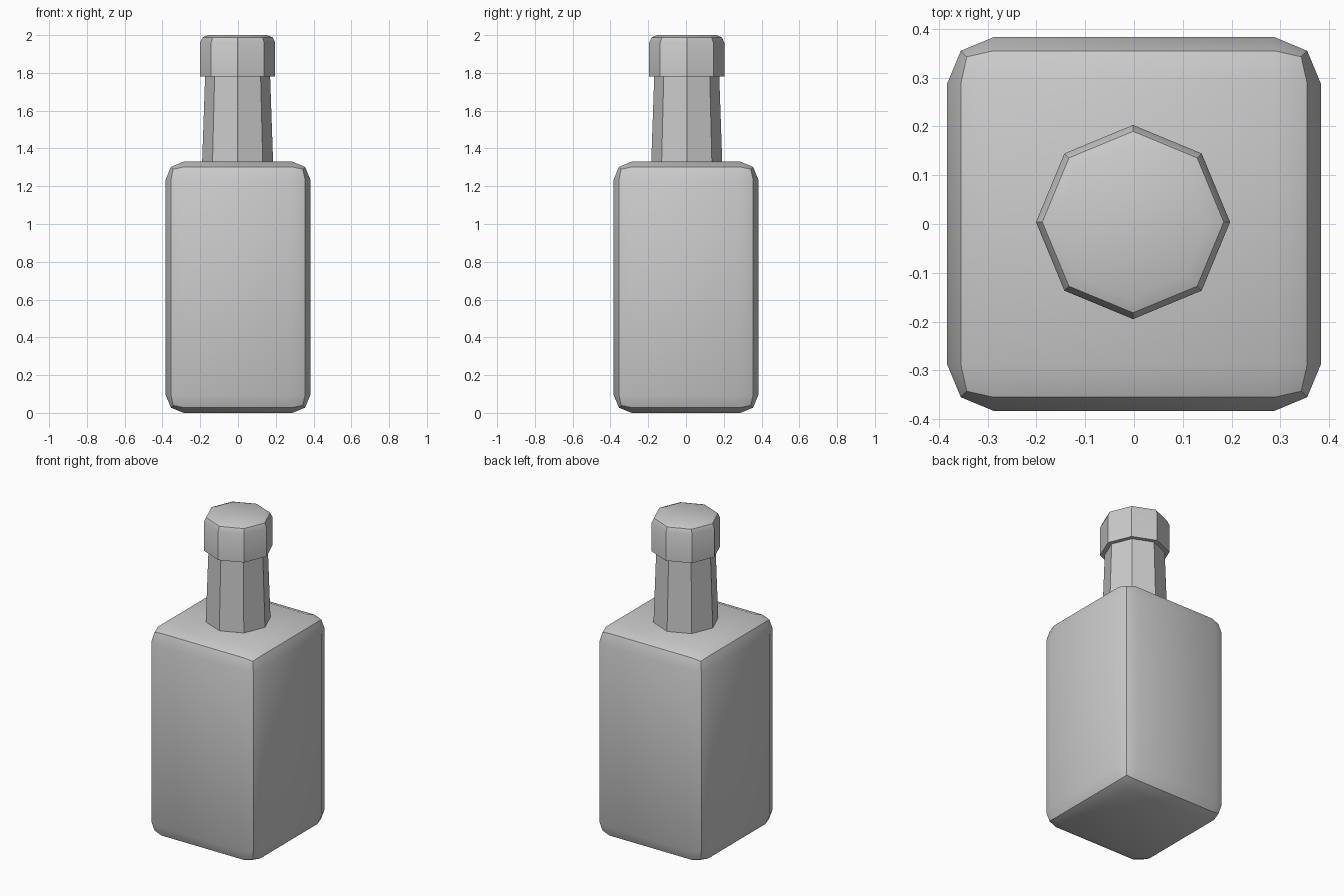
import bpy, bmesh, math

if "Cube" in bpy.data.objects:
    bpy.data.objects.remove(bpy.data.objects["Cube"])

SIDES = 8
AXIS = (-0.002, 0.004)  # neck sits a hair off centre


def finish(name, bm):
    bmesh.ops.recalc_face_normals(bm, faces=bm.faces[:])
    mesh = bpy.data.meshes.new(name)
    bm.to_mesh(mesh)
    bm.free()
    obj = bpy.data.objects.new(name, mesh)
    bpy.context.collection.objects.link(obj)
    bpy.ops.object.select_all(action='DESELECT')
    obj.select_set(True)
    bpy.context.view_layer.objects.active = obj
    bpy.ops.object.shade_smooth_by_angle(angle=math.radians(30))
    return obj


def octagon_lathe(name, profile):
    """Closed eight-sided solid from (corner radius, height) pairs."""
    bm = bmesh.new()
    rings = []
    for r, z in profile:
        rings.append([bm.verts.new((AXIS[0] + r * math.cos(math.tau * i / SIDES),
                                    AXIS[1] + r * math.sin(math.tau * i / SIDES), z))
                      for i in range(SIDES)])
    for a, b in zip(rings, rings[1:]):
        for i in range(SIDES):
            j = (i + 1) % SIDES
            bm.faces.new((a[i], a[j], b[j], b[i]))
    bm.faces.new(rings[0][::-1])
    bm.faces.new(rings[-1])
    return finish(name, bm)


# Square body with two-segment bevelled edges
bm = bmesh.new()
bmesh.ops.create_cube(bm, size=1)
for v in bm.verts:
    v.co = (v.co.x * 0.766, v.co.y * 0.766, (v.co.z + 0.5) * 1.33)
bmesh.ops.bevel(bm, geom=bm.edges[:], offset=0.095, offset_type='OFFSET',
                segments=2, profile=0.5, affect='EDGES')
finish("bottle_body", bm)

# Tapered neck
octagon_lathe("bottle_neck", [(0.188, 1.325), (0.172, 1.785)])

# Cap with a bevelled top rim
octagon_lathe("bottle_cap", [(0.199, 1.78), (0.199, 1.96), (0.186, 1.988), (0.156, 2.0)])
